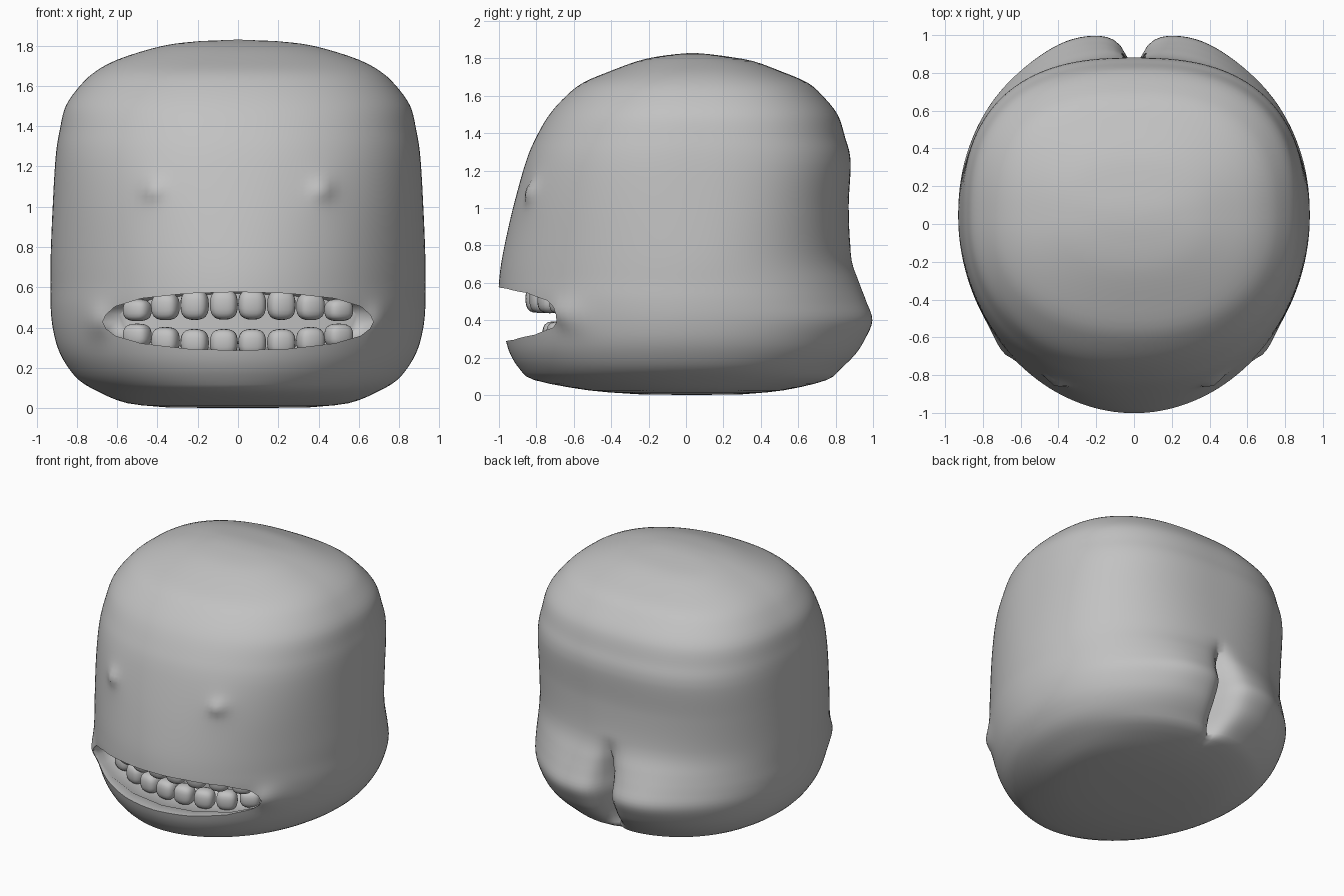
import bpy, bmesh, math

if "Cube" in bpy.data.objects:
    bpy.data.objects.remove(bpy.data.objects["Cube"])

grey = bpy.data.materials.new("clay grey")
grey.diffuse_color = (0.54, 0.54, 0.54, 1)
grey.use_nodes = True
grey.node_tree.nodes["Principled BSDF"].inputs["Base Color"].default_value = grey.diffuse_color


def make_object(name, bm):
    bmesh.ops.recalc_face_normals(bm, faces=bm.faces)
    me = bpy.data.meshes.new(name)
    bm.to_mesh(me)
    bm.free()
    ob = bpy.data.objects.new(name, me)
    bpy.context.collection.objects.link(ob)
    me.materials.append(grey)
    return ob


def smooth(ob, angle):
    bpy.ops.object.select_all(action='DESELECT')
    ob.select_set(True)
    bpy.context.view_layer.objects.active = ob
    bpy.ops.object.shade_smooth_by_angle(angle=math.radians(angle))


def ramp(v, lo, hi):
    t = min(1, max(0, (v - lo) / (hi - lo)))
    return t * t * (3 - 2 * t)


def catmull(a, b, c, d, t):
    return tuple(0.5 * (2 * q + (r - p) * t + (2 * p - 5 * q + 4 * r - s) * t * t
                        + (3 * q - p - 3 * r + s) * t ** 3)
                 for p, q, r, s in zip(a, b, c, d))


# Head profile: height, half width, front y, back y
profile = [(.004, .35, -.25, .3), (.025, .55, -.52, .52), (.08, .69, -.81, .76),
           (.14, .79, -.89, .84), (.22, .855, -.94, .92), (.30, .895, -.965, .965),
           (.40, .92, -.985, 1.0), (.5, .93, -1.0, .97), (.6, .93, -1.0, .935),
           (.75, .93, -.98, .885), (1.0, .92, -.925, .87), (1.25, .905, -.855, .88),
           (1.38, .885, -.80, .85), (1.5, .855, -.73, .81), (1.6, .785, -.64, .73),
           (1.67, .71, -.55, .65), (1.73, .60, -.41, .51), (1.785, .43, -.26, .36),
           (1.81, .31, -.15, .22), (1.823, .18, -.05, .12)]
rows = []
for i in range(len(profile) - 1):
    pts = [profile[min(max(i + k, 0), len(profile) - 1)] for k in (-1, 0, 1, 2)]
    steps = max(3, round((pts[2][0] - pts[1][0]) / .025))
    rows += [catmull(*pts, s / steps) for s in range(steps)]
rows.append(profile[-1])

SEG, CY = 160, .04


def head_point(z, half, front, back, ang):
    c, s = math.cos(ang), math.sin(ang)
    up = ramp(z, .6, 1.3)
    n = 2.2 + .35 * up if s > 0 else 1.97 + .25 * up
    r = (abs(c) ** n + abs(s) ** n) ** (-1 / n)
    x = half * r * c
    y = CY + r * s * ((back - CY) if s > 0 else (CY - front))
    if s > 0:
        # two rear cheeks with a cleft between them
        y += .025 * math.exp(-((abs(x) - .34) / .2) ** 2 - ((z - .4) / .2) ** 2)
        window = ramp(z, .03, .25) * (1 - ramp(z, .4, .8))
        y -= .22 * window * math.exp(-(abs(x) / .055) ** 1.1)
    else:
        # eye bumps and raised mouth corners
        d = math.hypot(abs(x) - .42, (z - 1.085) * .9)
        y -= .03 * math.exp(-(d / .045) ** 2) + .01 * math.exp(-(d / .1) ** 2)
        y -= .045 * math.exp(-((abs(x) - .70) / .06) ** 2 - ((z - .43) / .08) ** 2)
    return x, y, z


bm = bmesh.new()
rings = [[bm.verts.new(head_point(*row, 2 * math.pi * k / SEG)) for k in range(SEG)]
         for row in rows]
for lo, hi in zip(rings, rings[1:]):
    for k in range(SEG):
        j = (k + 1) % SEG
        bm.faces.new((lo[k], lo[j], hi[j], hi[k]))
for ring, z in ((rings[0], 0), (rings[-1], 1.83)):
    pole = bm.verts.new((0, .035, z))
    for k in range(SEG):
        bm.faces.new((ring[k], ring[(k + 1) % SEG], pole))
head = make_object("head", bm)

# Mouth cavity cutter: lens outline swept backwards, widening behind the lips
right = [(.672, .43), (.655, .465), (.61, .505), (.48, .545), (.25, .57)]
lower = [(0, .287), (.25, .295), (.48, .322), (.61, .36), (.655, .395)]
lens = (right + [(0, .577)] + [(-x, z) for x, z in reversed(right)]
        + [(-x, z) for x, z in reversed(lower[1:])] + lower)
bm = bmesh.new()
loops = [[bm.verts.new((x * sx, y + bend * x * x, .43 + (z - .43) * sz)) for x, z in lens]
         for y, bend, sx, sz in ((-1.3, 0, 1, 1), (-.87, .5, 1, 1), (-.82, .5, 1, 1.25),
                                 (-.6, .3, 1, 1.25), (-.52, .2, .9, .95))]
for a, b in zip(loops, loops[1:]):
    for k in range(len(lens)):
        j = (k + 1) % len(lens)
        bm.faces.new((a[k], a[j], b[j], b[k]))
for loop in (loops[0], loops[-1]):
    bm.faces.new(loop)
bmesh.ops.triangulate(bm, faces=bm.faces)
cutter = make_object("mouth_cutter", bm)
cutter.hide_render = True
mod = head.modifiers.new("mouth", 'BOOLEAN')
mod.operation = 'DIFFERENCE'
mod.solver = 'EXACT'
mod.object = cutter
bpy.context.view_layer.objects.active = head
bpy.ops.object.modifier_apply(modifier="mouth")
bpy.data.objects.remove(cutter)
smooth(head, 50)


# Teeth: softened blocks set along a curved gum line
def tooth(name, x, y, z, height):
    bm = bmesh.new()
    bmesh.ops.create_cube(bm, size=2)
    bmesh.ops.subdivide_edges(bm, edges=bm.edges, cuts=5, use_grid_fill=True)
    for v in bm.verts:
        p = v.co
        r = sum(abs(q) ** 2.7 for q in p) ** (-1 / 2.7)
        v.co = (p.x * r * .069, p.y * r * .06, p.z * r * height)
    ob = make_object(name, bm)
    ob.location = (x, y, z)
    ob.rotation_euler.z = math.atan(1.1 * x)
    smooth(ob, 60)


for side in (-1, 1):
    for i, x in enumerate((.07, .215, .36, .5)):
        sag = .55 * x * x
        tooth("upper_tooth", side * x, -.8 + sag,
              (.515, .513, .505, .487)[i], (.075, .075, .068, .055)[i])
        tooth("lower_tooth", side * x, -.71 + sag,
              (.325, .325, .335, .36)[i], (.068, .068, .068, .06)[i])
